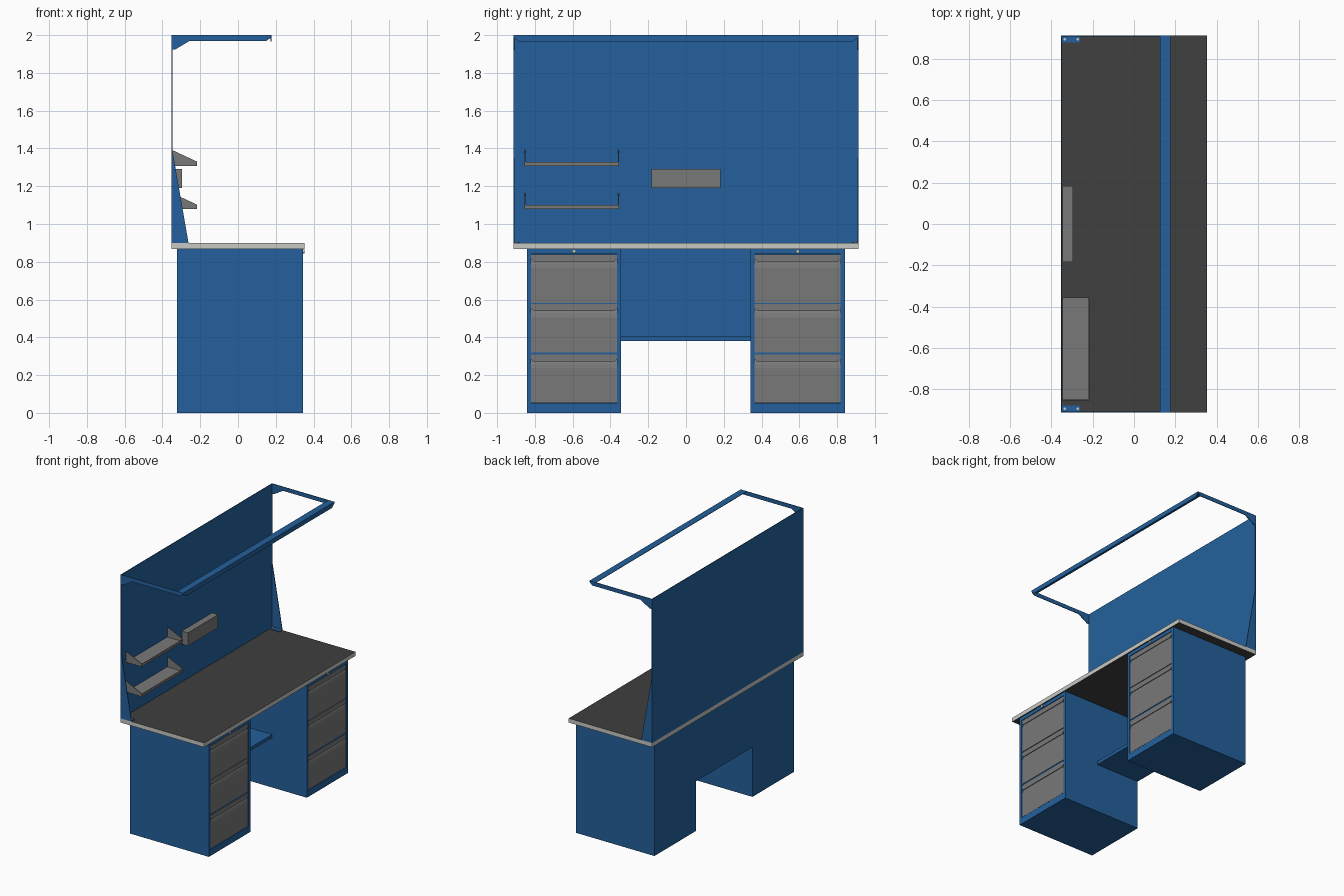
import bpy, bmesh, math
from mathutils import Vector

if "Cube" in bpy.data.objects:
    bpy.data.objects.remove(bpy.data.objects["Cube"])


def material(name, rgb):
    m = bpy.data.materials.new(name)
    m.diffuse_color = (*rgb, 1)
    m.use_nodes = True
    m.node_tree.nodes["Principled BSDF"].inputs["Base Color"].default_value = m.diffuse_color
    return m


BLUE = material("blue_paint", (0.017, 0.118, 0.335))
GREY = material("grey_metal", (0.19, 0.19, 0.19))
DARK = material("dark_worktop", (0.05, 0.05, 0.05))
LIGHT = material("light_edge", (0.58, 0.58, 0.55))


def finish(name, bm, mat):
    bmesh.ops.recalc_face_normals(bm, faces=bm.faces)
    me = bpy.data.meshes.new(name)
    bm.to_mesh(me)
    bm.free()
    me.materials.append(mat)
    ob = bpy.data.objects.new(name, me)
    bpy.context.collection.objects.link(ob)
    return ob


def prism(name, pts, axis, a, b, mat):
    """Extrude a profile along x (points are y,z) or y (points are x,z)."""
    bm = bmesh.new()
    at = (lambda p, q: (q, p[0], p[1])) if axis == 'x' else (lambda p, q: (p[0], q, p[1]))
    face = bm.faces.new([bm.verts.new(at(p, a)) for p in pts])
    ext = bmesh.ops.extrude_face_region(bm, geom=[face])
    move = Vector((b - a, 0, 0)) if axis == 'x' else Vector((0, b - a, 0))
    bmesh.ops.translate(bm, vec=move, verts=[g for g in ext['geom'] if isinstance(g, bmesh.types.BMVert)])
    return finish(name, bm, mat)


def box(name, x, y, z, mat):
    return prism(name, [(x[0], z[0]), (x[1], z[0]), (x[1], z[1]), (x[0], z[1])], 'y', y[0], y[1], mat)


def disc(name, loc, r, depth, mat, along_x=False):
    bpy.ops.mesh.primitive_cylinder_add(vertices=16, radius=r, depth=depth, location=loc,
                                        rotation=(0, math.pi / 2 if along_x else 0, 0))
    ob = bpy.context.object
    ob.name = name
    ob.data.materials.append(mat)
    bpy.ops.object.shade_smooth_by_angle()


W = 0.914      # half length of the bench
BACK = -0.353  # rear face

# Worktop: light edges, dark faces above and below
top = box("worktop", (BACK, 0.353), (-W, W), (0.868, 0.9), LIGHT)
top.data.materials.append(DARK)
for p in top.data.polygons:
    p.material_index = int(abs(p.normal.z) > 0.5)

# Drawer cabinets
for side, c in (("left", -0.593), ("right", 0.591)):
    y0, y1 = c - 0.25, c + 0.25
    X0, X1 = -0.322, 0.344
    for n, (a, b) in enumerate(((y0, y0 + 0.022), (y1 - 0.022, y1))):
        box(f"{side}_cabinet_side_{n}", (X0, X1), (a, b), (0, 0.868), BLUE)
    inner = (y0 + 0.022, y1 - 0.022)
    box(f"{side}_cabinet_back", (X0, X0 + 0.01), inner, (0, 0.868), BLUE)
    box(f"{side}_cabinet_base", (X0 + 0.01, X1), inner, (0, 0.05), BLUE)
    box(f"{side}_cabinet_top", (X0 + 0.01, X1), inner, (0.841, 0.868), BLUE)
    disc(f"{side}_lock", (0.346, c, 0.855), 0.01, 0.012, LIGHT, True)
    # Drawer fronts with a hollow under an overhanging pull lip
    for i, z in enumerate((0.053, 0.321, 0.583)):
        ya, yb = c - 0.2275, c + 0.2275
        prism(f"{side}_drawer_{i}", [(0.3, z), (0.342, z), (0.342, z + 0.185), (0.338, z + 0.205),
                                    (0.328, z + 0.225), (0.318, z + 0.25), (0.3, z + 0.25)],
              'y', ya, yb, GREY)
        box(f"{side}_drawer_top_{i}", (0.3, 0.342), (ya, yb), (z + 0.251, z + 0.255), GREY)
        prism(f"{side}_drawer_pull_{i}", [(ya, z + 0.255), (ya, z + 0.232), (ya + 0.014, z + 0.218),
                                         (yb - 0.014, z + 0.218), (yb, z + 0.232), (yb, z + 0.255)],
              'x', 0.338, 0.342, GREY)
    # Rails between the drawers
    for i, z in enumerate((0.308, 0.577)):
        box(f"{side}_rail_{i}", (0.29, 0.338), inner, (z, z + (0.012 if i == 0 else 0.005)), BLUE)

# Knee-space panel and low shelf
box("knee_panel", (-0.322, -0.312), (-0.343, 0.341), (0.38, 0.868), BLUE)
box("knee_shelf", (-0.312, 0.05), (-0.343, 0.341), (0.38, 0.405), BLUE)

# Tall back panel
box("back_panel", (BACK, BACK + 0.005), (-W, W), (0.9, 2.0), BLUE)

# Side gussets, their feet, and the top arms
for side, s in (("left", -1), ("right", 1)):
    o, i = s * W, s * (W - 0.005)
    prism(f"{side}_gusset", [(BACK, 0.9), (-0.262, 0.9), (-0.342, 1.36), (BACK, 1.415)], 'y', i, o, BLUE)
    box(f"{side}_gusset_foot", (BACK, -0.262), (s * 0.878, i), (0.9, 0.905), BLUE)
    for n, x in enumerate((-0.335, -0.272)):
        disc(f"{side}_foot_bolt_{n}", (x, s * 0.895, 0.906), 0.006, 0.006, LIGHT)
    prism(f"{side}_top_arm", [(BACK, 2.0), (0.176, 2.0), (0.172, 1.985), (0.152, 1.97),
                              (-0.255, 1.97), (-0.332, 1.924), (BACK, 1.922)], 'y', i, o, BLUE)

# Front bar of the top frame
box("top_bar", (0.125, 0.177), (-W, W), (1.996, 2.0), BLUE)
prism("top_bar_lip", [(-W, 1.998), (-W, 1.99), (-0.885, 1.965), (0.885, 1.965), (W, 1.99), (W, 1.998)],
      'x', 0.173, 0.177, BLUE)

# Two small shelves with sloped ends
for n, z in enumerate((1.08, 1.308)):
    ya, yb = -0.855, -0.355
    box(f"shelf_plate_{n}", (-0.347, -0.216), (ya, yb), (z, z + 0.004), GREY)
    box(f"shelf_lip_{n}", (-0.22, -0.216), (ya, yb), (z, z + 0.02), GREY)
    for k, y in enumerate((ya, yb - 0.004)):
        prism(f"shelf_end_{n}_{k}", [(-0.347, z), (-0.216, z), (-0.216, z + 0.022), (-0.33, z + 0.075),
                                     (-0.347, z + 0.083)], 'y', y, y + 0.004, GREY)

# Wall box
box("wall_box", (-0.347, -0.296), (-0.183, 0.183), (1.19, 1.29), GREY)
